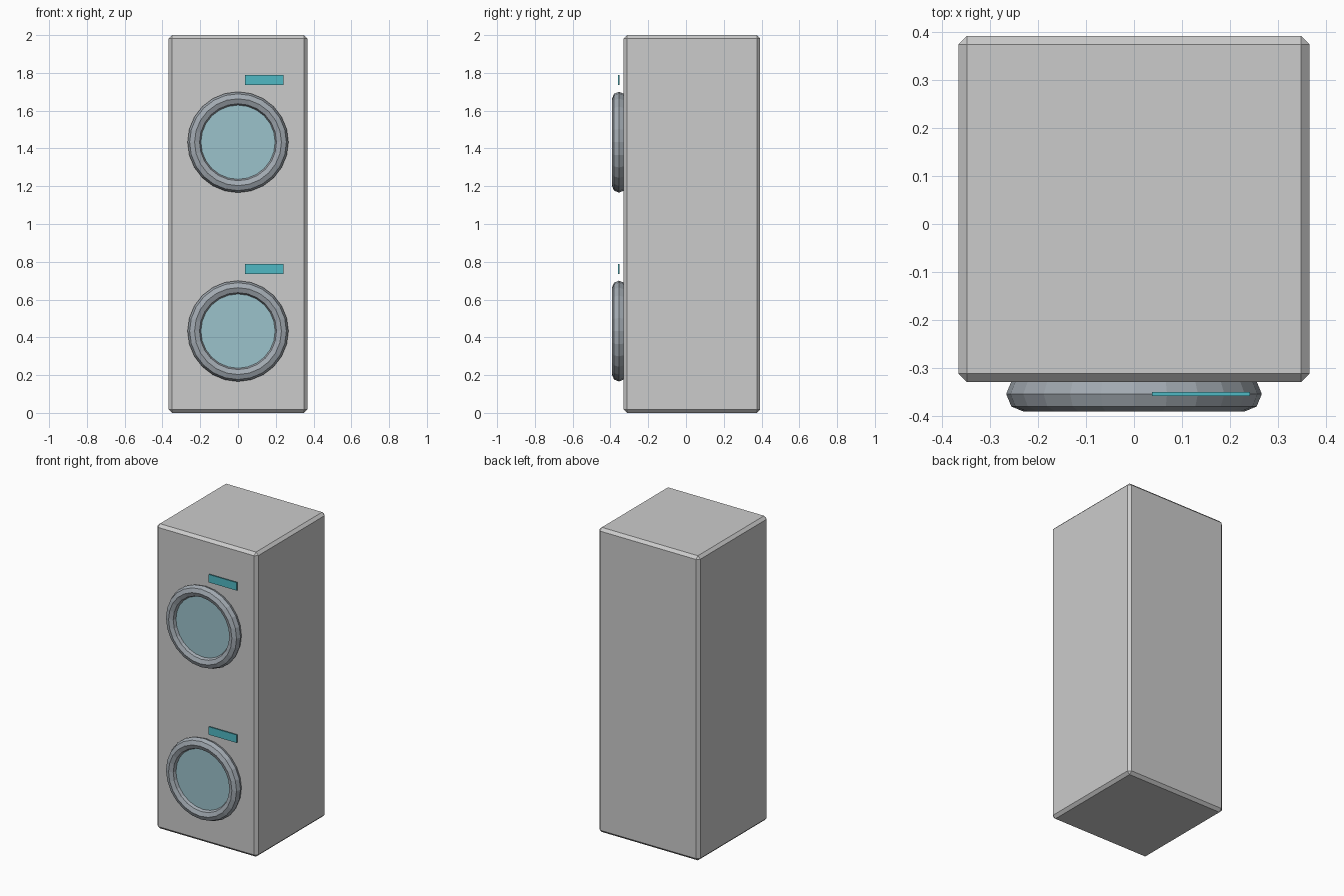
import bpy
from math import pi

if "Cube" in bpy.data.objects:
    bpy.data.objects.remove(bpy.data.objects["Cube"])


def material(name, color):
    m = bpy.data.materials.new(name)
    m.diffuse_color = color
    m.use_nodes = True
    m.node_tree.nodes["Principled BSDF"].inputs["Base Color"].default_value = m.diffuse_color
    return m


def box(name, x, y, z, mat=None):
    """Box from (min, max) ranges on each axis."""
    bpy.ops.mesh.primitive_cube_add(size=1, location=[sum(r) / 2 for r in (x, y, z)])
    ob = bpy.context.object
    ob.name = name
    ob.scale = [r[1] - r[0] for r in (x, y, z)]
    bpy.ops.object.transform_apply(location=False, rotation=False, scale=True)
    if mat:
        ob.data.materials.append(mat)
    return ob


glass = material("glass", (0.33, 0.54, 0.60, 1))
teal = material("display_teal", (0.08, 0.48, 0.55, 1))
steel = material("ring_steel", (0.36, 0.40, 0.44, 1))

# Tall cabinet with a single-segment chamfer
cabinet = box("cabinet", (-0.367, 0.367), (-0.33, 0.393), (0, 2))
bevel = cabinet.modifiers.new("chamfer", 'BEVEL')
bevel.width = 0.018
bevel.segments = 1

FRONT = -0.355  # plane of the doors and displays
for label, base in (("lower", 0.0), ("upper", 1.0)):
    centre = (0, FRONT, base + 0.433)

    # Round door rim
    bpy.ops.mesh.primitive_torus_add(
        major_radius=0.23, minor_radius=0.037, major_segments=24,
        minor_segments=8, location=centre, rotation=(pi / 2, 0, 0))
    rim = bpy.context.object
    rim.name = label + "_door_rim"
    rim.data.materials.append(steel)

    # Door window
    bpy.ops.mesh.primitive_cylinder_add(
        vertices=24, radius=0.2, depth=0.016, location=centre,
        rotation=(pi / 2, 0, 0))
    window = bpy.context.object
    window.name = label + "_door_window"
    window.data.materials.append(glass)

    # Display strip, standing slightly off the cabinet face
    box(label + "_display", (0.038, 0.242), (FRONT - 0.004, FRONT + 0.004),
        (base + 0.736, base + 0.788), teal)
